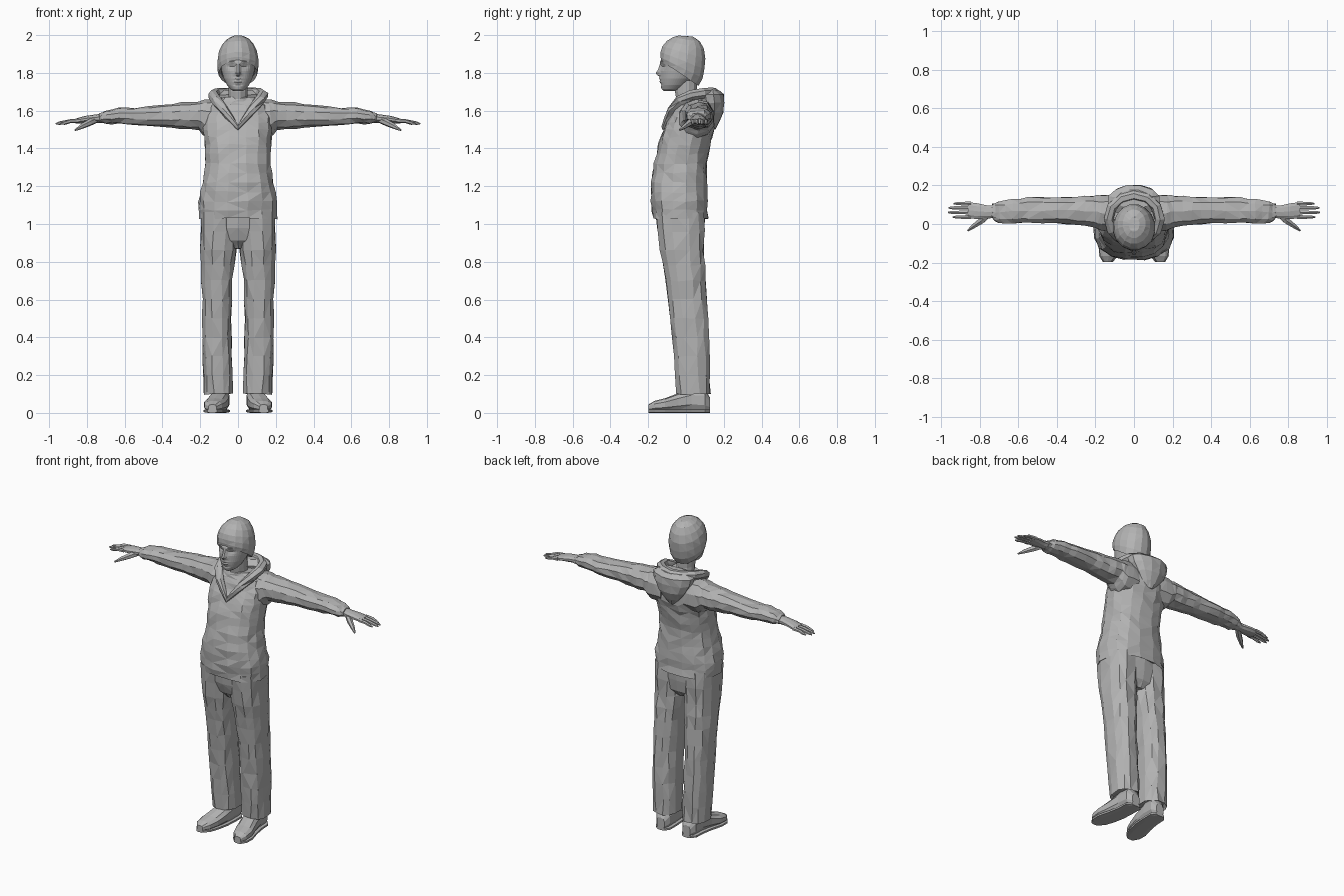
import bpy, bmesh, math, random
from mathutils import Vector as V

random.seed(4)
grey = bpy.data.materials.new("plain grey")
grey.diffuse_color = (0.45, 0.45, 0.45, 1)


def oval(c, u, v, n, p=1.0):
    """Closed section around c, spanned by half axes u and v; p < 1 makes it boxier."""
    def f(t):
        return math.copysign(abs(t) ** p, t)
    pts = []
    for i in range(n):
        a = 2 * math.pi * (i + 0.5) / n
        pts.append(V(c) + V(u) * f(math.cos(a)) + V(v) * f(math.sin(a)))
    return pts


def loft(name, rings, mirror=False, jitter=0.0, closed=False, shape=None):
    """Skin a row of sections, cap the ends, and roughen into cloth-like facets."""
    bm = bmesh.new()
    rows = []
    for r in rings:
        row = []
        for p in r:
            q = V(p) + V([random.uniform(-jitter, jitter) for _ in range(3)])
            row.append(bm.verts.new(shape(q) if shape else q))
        rows.append(row)
    n = len(rows[0])
    pairs = list(zip(rows, rows[1:])) + ([(rows[-1], rows[0])] if closed else [])
    for a, b in pairs:
        for i in range(n):
            j = (i + 1) % n
            bm.faces.new((a[i], a[j], b[j], b[i]))
    if not closed:
        bm.faces.new(rows[0])
        bm.faces.new(rows[-1])
    bmesh.ops.triangulate(bm, faces=bm.faces[:])
    bmesh.ops.recalc_face_normals(bm, faces=bm.faces[:])
    me = bpy.data.meshes.new(name)
    bm.to_mesh(me)
    bm.free()
    me.materials.append(grey)
    ob = bpy.data.objects.new(name, me)
    bpy.context.collection.objects.link(ob)
    if mirror:
        ob.modifiers.new("mirror", 'MIRROR').use_mirror_merge = False
    return ob


def fill(table, k):
    """Insert k - 1 in-between rows after each row of a table."""
    out = []
    for a, b in zip(table, table[1:]):
        out += [[p + (q - p) * i / k for p, q in zip(a, b)] for i in range(k)]
    return out + [list(table[-1])]


def level(z, x0, x1, y0, y1, n, p=1.0):
    return oval(((x0 + x1) / 2, (y0 + y1) / 2, z), ((x1 - x0) / 2, 0, 0), (0, (y1 - y0) / 2, 0), n, p)


def tube(name, path, radii, n=6, **kw):
    """Round section swept along an open path."""
    path = [V(p) for p in path]
    rings = []
    for i, p in enumerate(path):
        d = (path[min(i + 1, len(path) - 1)] - path[max(i - 1, 0)]).normalized()
        u = d.cross(V((0, 0, 1))).normalized()
        rings.append(oval(p, u * radii[i], d.cross(u) * radii[i], n))
    return loft(name, rings, **kw)


# jacket body: z, half width, front y, back y (tucked hem first)
body = [(1.045, .19, -.165, .105), (1.03, .207, -.18, .12), (1.12, .21, -.187, .115),
        (1.22, .19, -.185, .11), (1.32, .172, -.17, .112), (1.42, .175, -.15, .13),
        (1.50, .185, -.125, .148), (1.57, .182, -.09, .155), (1.63, .155, -.062, .15),
        (1.67, .10, -.05, .13)]
body = body[:1] + fill(body[1:], 2)
loft("jacket_body", [level(z, -w, w, a, b, 16, .85) for z, w, a, b in body], jitter=.005)

# sleeves: x, bottom z, top z, front y, back y
sleeve = [(.08, 1.45, 1.66, -.04, .15), (.17, 1.455, 1.662, -.035, .152), (.21, 1.50, 1.65, -.02, .15),
          (.30, 1.505, 1.642, -.01, .145), (.40, 1.512, 1.632, 0, .14), (.55, 1.522, 1.615, .003, .14),
          (.63, 1.53, 1.617, 0, .132), (.70, 1.53, 1.602, .003, .12), (.735, 1.535, 1.585, .025, .105)]
loft("sleeve", [oval((x, (c + d) / 2, (a + b) / 2), (0, (d - c) / 2, 0), (0, 0, (b - a) / 2), 10, .9)
                for x, a, b, c, d in fill(sleeve, 2)], mirror=True, jitter=.004)

# hands: palm, four fingers, thumb
palm = [(.72, .065, 1.56, .034, .024), (.76, .062, 1.557, .036, .022),
        (.81, .066, 1.553, .043, .019), (.86, .072, 1.545, .044, .013)]
loft("palm", [oval((x, y, z), (0, w, 0), (0, 0, h), 10) for x, y, z, w, h in palm], mirror=True)
for name, y, tip in (("index_finger", .036, .94), ("middle_finger", .060, .965),
                     ("ring_finger", .084, .962), ("little_finger", .106, .935)):
    tube(name, [(.845, y, 1.547), (.89, y, 1.544), (tip - .02, y, 1.534), (tip, y, 1.53)],
         [.0115, .0105, .009, .004], mirror=True)
tube("thumb", [(.755, .05, 1.55), (.79, .018, 1.535), (.83, -.01, 1.515), (.862, -.034, 1.497)],
     [.018, .018, .013, .005], mirror=True)

# hood: rolled collar with a bag hanging behind
half = [(.035, -.098, 1.555), (.075, -.075, 1.605), (.118, -.03, 1.655), (.132, .03, 1.682),
        (.115, .09, 1.692), (.065, .135, 1.695)]
loop = [V((0, -.115, 1.51))] + [V(p) for p in half] + [V((0, .15, 1.695))]
loop += [V((-x, y, z)) for x, y, z in reversed(half)]
rings = []
for i, p in enumerate(loop):
    d = (loop[(i + 1) % len(loop)] - loop[i - 1]).normalized()
    u = d.cross(V((0, 0, 1))).normalized()
    r = .016 + .012 * min(1, max(0, (p.z - 1.51) / .14))
    rings.append(oval(p, u * r, d.cross(u) * r, 7))
loft("hood_collar", rings, closed=True, jitter=.003)
bag = [(1.50, .025, .11, .155), (1.54, .06, .10, .178), (1.59, .098, .08, .198),
       (1.64, .128, .05, .207), (1.685, .138, .04, .203), (1.71, .095, .08, .175)]
loft("hood_bag", [level(z, -w, w, a, b, 12) for z, w, a, b in bag], jitter=.003)

# trousers: z, inner x, outer x, front y, back y
leg = [(.12, .034, .17, -.035, .115), (.10, .024, .182, -.05, .13), (.30, .032, .188, -.063, .125),
       (.50, .036, .19, -.082, .118), (.70, .027, .195, -.11, .105), (.86, .008, .199, -.138, .098),
       (1.06, .0, .20, -.16, .10)]
leg = leg[:1] + fill(leg[1:], 2)
loft("trouser_leg", [level(z, a, b, c, d, 12, .8) for z, a, b, c, d in leg], mirror=True, jitter=.005)
hips = [(.87, .03, -.09, .06), (.91, .15, -.128, .088), (.98, .19, -.15, .098), (1.06, .20, -.162, .10)]
loft("trouser_hips", [level(z, -w, w, a, b, 14, .8) for z, w, a, b in hips], jitter=.003)

# shoes with a thin sole: y, centre x, half width, height
shoe = [(.128, .092, .028, .08), (.10, .094, .05, .125), (.03, .096, .052, .13), (-.04, .105, .056, .105),
        (-.11, .122, .059, .078), (-.165, .131, .048, .064), (-.198, .136, .022, .045)]
loft("shoe", [oval((x, y, h / 2 + .004), (w, 0, 0), (0, 0, h / 2 - .004), 10, .75)
              for y, x, w, h in shoe], mirror=True)
loft("sole", [oval((x, y, .01), (w + .004, 0, 0), (0, 0, .01), 8, .6)
              for y, x, w, h in shoe], mirror=True)


# face: features pushed in and out of the head's front side
def face(p):
    if p.y > -.02:
        return p

    def bump(x, z, sx, sz):
        return math.exp(-((abs(p.x) - x) / sx) ** 2 - ((p.z - z) / sz) ** 2)
    p.y -= .028 * bump(0, 1.797, .013, .014) + .018 * bump(0, 1.825, .009, .022)   # nose
    p.y += .014 * bump(.036, 1.835, .018, .012)                                    # eye sockets
    p.y -= .006 * bump(.036, 1.832, .010, .006)                                    # eyes
    p.y -= .006 * bump(.03, 1.856, .03, .007)                                      # brows
    p.y -= .007 * bump(0, 1.768, .022, .005) + .006 * bump(0, 1.753, .018, .005)   # lips
    p.y += .006 * bump(0, 1.738, .03, .006)                                        # chin crease
    return p


head = [(1.703, .024, -.118, -.06), (1.715, .042, -.13, -.02), (1.735, .058, -.135, .01),
        (1.77, .076, -.136, .045), (1.81, .087, -.136, .075), (1.86, .094, -.134, .085),
        (1.90, .09, -.12, .08)]
loft("head", [level(z, -w, w, a, b, 44) for z, w, a, b in fill(head, 4)], shape=face)
neck = [(1.58, .062, -.055, .085), (1.65, .054, -.052, .072), (1.70, .052, -.06, .06), (1.76, .055, -.06, .06)]
loft("neck", [level(z, -w, w, a, b, 12) for z, w, a, b in neck])

# knit cap, tilted down at the back: front z, back z, half width, front y, back y
cap = [(1.88, 1.745, .093, -.12, .055), (1.866, 1.73, .102, -.134, .068), (1.885, 1.77, .11, -.137, .09),
       (1.91, 1.82, .11, -.136, .10), (1.94, 1.875, .102, -.126, .104), (1.968, 1.925, .085, -.103, .096),
       (1.988, 1.966, .06, -.073, .076), (1.998, 1.99, .028, -.04, .038)]
loft("knit_cap", [oval((0, (c + d) / 2, (a + b) / 2), (w, 0, 0), (0, (d - c) / 2, (b - a) / 2), 16)
                  for a, b, w, c, d in cap], jitter=.0015)
